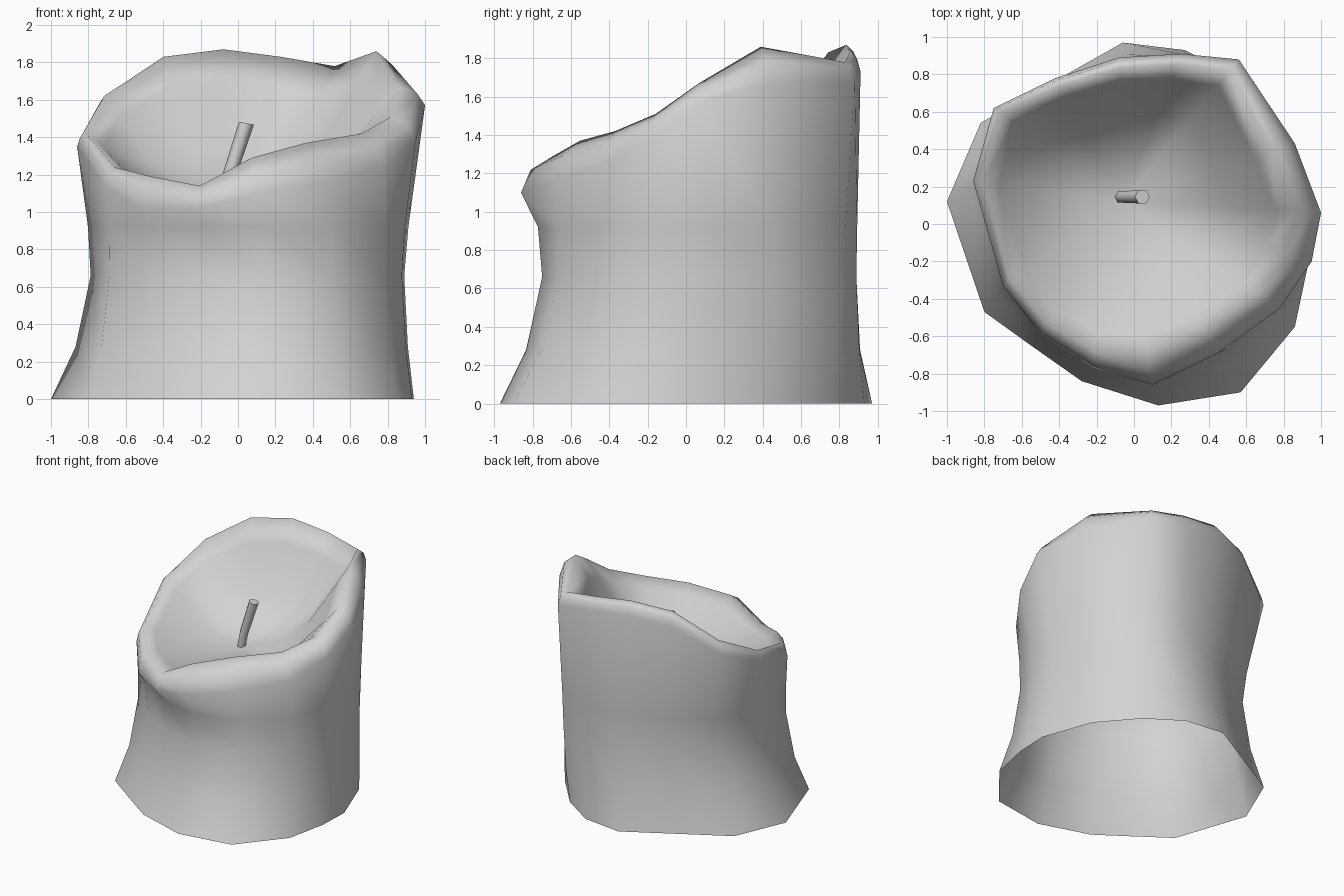
import bpy, bmesh, math
from mathutils import Vector

cube = bpy.data.objects.get("Cube")
if cube:
    bpy.data.objects.remove(cube, do_unlink=True)

wax = bpy.data.materials.new("pale grey wax")
wax.use_nodes = True
wax.diffuse_color = (0.65, 0.65, 0.65, 1)
wax.node_tree.nodes["Principled BSDF"].inputs["Base Color"].default_value = wax.diffuse_color


def loft(name, rings, end):
    """Skin a stack of rings and close the last one to a centre point."""
    bm = bmesh.new()
    loops = [[bm.verts.new(p) for p in ring] for ring in rings]
    n = len(loops[0])
    for low, high in zip(loops, loops[1:]):
        for i in range(n):
            j = (i + 1) % n
            bm.faces.new((low[i], low[j], high[j], high[i]))
    tip = bm.verts.new(end)
    for i in range(n):
        bm.faces.new((loops[-1][i], loops[-1][(i + 1) % n], tip))
    bmesh.ops.recalc_face_normals(bm, faces=bm.faces)
    mesh = bpy.data.meshes.new(name)
    bm.to_mesh(mesh)
    bm.free()
    obj = bpy.data.objects.new(name, mesh)
    bpy.context.collection.objects.link(obj)
    mesh.materials.append(wax)
    return obj


def smooth(obj, degrees):
    bpy.ops.object.select_all(action="DESELECT")
    obj.select_set(True)
    bpy.context.view_layer.objects.active = obj
    bpy.ops.object.shade_smooth_by_angle(angle=math.radians(degrees))


def blend(ring_a, ring_b, t):
    return [a.lerp(b, t) for a, b in zip(ring_a, ring_b)]


def at_height(ring, z):
    return [Vector((p.x, p.y, z)) for p in ring]


# Spread foot, open underneath: x, y, and how far the waist pinches above it
foot_data = (
    (-1, .12, .89), (-.82, .54, .83), (-.44, .755, .86), (-.06, .97, .87),
    (.27, .93, .9), (.54, .75, .93), (.79, .46, .91), (.94, .05, .875),
    (.93, -.22, .89), (.86, -.55, .91), (.57, -.9, .91), (.13, -.97, .885),
    (-.28, -.84, .91), (-.55, -.65, .95), (-.8, -.47, .97))
foot = [Vector((x, y, 0)) for x, y, pinch in foot_data]

# Swollen shoulder: x, y, shoulder height, crest height, crest inset
shoulder_data = (
    (-.86, .23, 1.35, 1.42, .94), (-.75, .62, 1.52, 1.62, .95),
    (-.42, .78, 1.72, 1.83, .94), (-.08, .89, 1.77, 1.87, .93),
    (.25, .91, 1.73, 1.83, .93), (.56, .88, 1.68, 1.78, .93),
    (.86, .43, 1.67, 1.86, .87), (1, .06, 1.57, 1.67, .87),
    (.95, -.2, 1.38, 1.51, .87), (.78, -.45, 1.24, 1.42, .86),
    (.45, -.69, 1.16, 1.37, .83), (.1, -.86, 1.1, 1.29, .83),
    (-.22, -.77, 1.02, 1.14, .9), (-.5, -.59, 1.02, 1.19, .92),
    (-.7, -.33, 1.13, 1.24, .94))
shoulder = [Vector(row[:3]) for row in shoulder_data]

# Waist and the bands that blend into it
waist = [p * row[2] + Vector((.04, .06, 0))
         for p, row in zip(blend(foot, shoulder, .5), foot_data)]
ankle = at_height(blend(foot, waist, .62), .28)
waist = at_height(waist, .66)
chest = at_height(blend(waist, shoulder, .2), .92)

# Rolled rim and the melted pool inside it
pool = Vector((-.06, .12, 1.08))
crest = []
fold = []
for x, y, low, high, inset in shoulder_data:
    reach = Vector((x - pool.x, y - pool.y, 0))
    centre = Vector((pool.x, pool.y, 0))
    crest.append(centre + reach * inset + Vector((0, 0, high)))
    fold.append(centre + reach * (.7 + .3 * inset) + Vector((0, 0, low + .62 * (high - low))))


def bowl(scale, rise):
    return [Vector((pool.x + (p.x - pool.x) * scale, pool.y + (p.y - pool.y) * scale,
                    pool.z + (p.z - pool.z) * rise)) for p in crest]


body = loft("candle_body",
            [foot, ankle, waist, chest, shoulder, fold, crest,
             bowl(.88, .78), bowl(.62, .34), bowl(.33, .09)], pool)
smooth(body, 180)

# Leaning wick
sides = 6
wick_path = ((-.075, 1.05, .034), (-.045, 1.2, .036), (.045, 1.475, .04))
wick_rings = [[Vector((x + r * math.cos(a), .145 + r * math.sin(a), z - .2 * r * math.cos(a)))
               for a in (math.tau * i / sides for i in range(sides))]
              for x, z, r in wick_path]
wick = loft("wick", wick_rings, (.045, .145, 1.475))
smooth(wick, 63)
